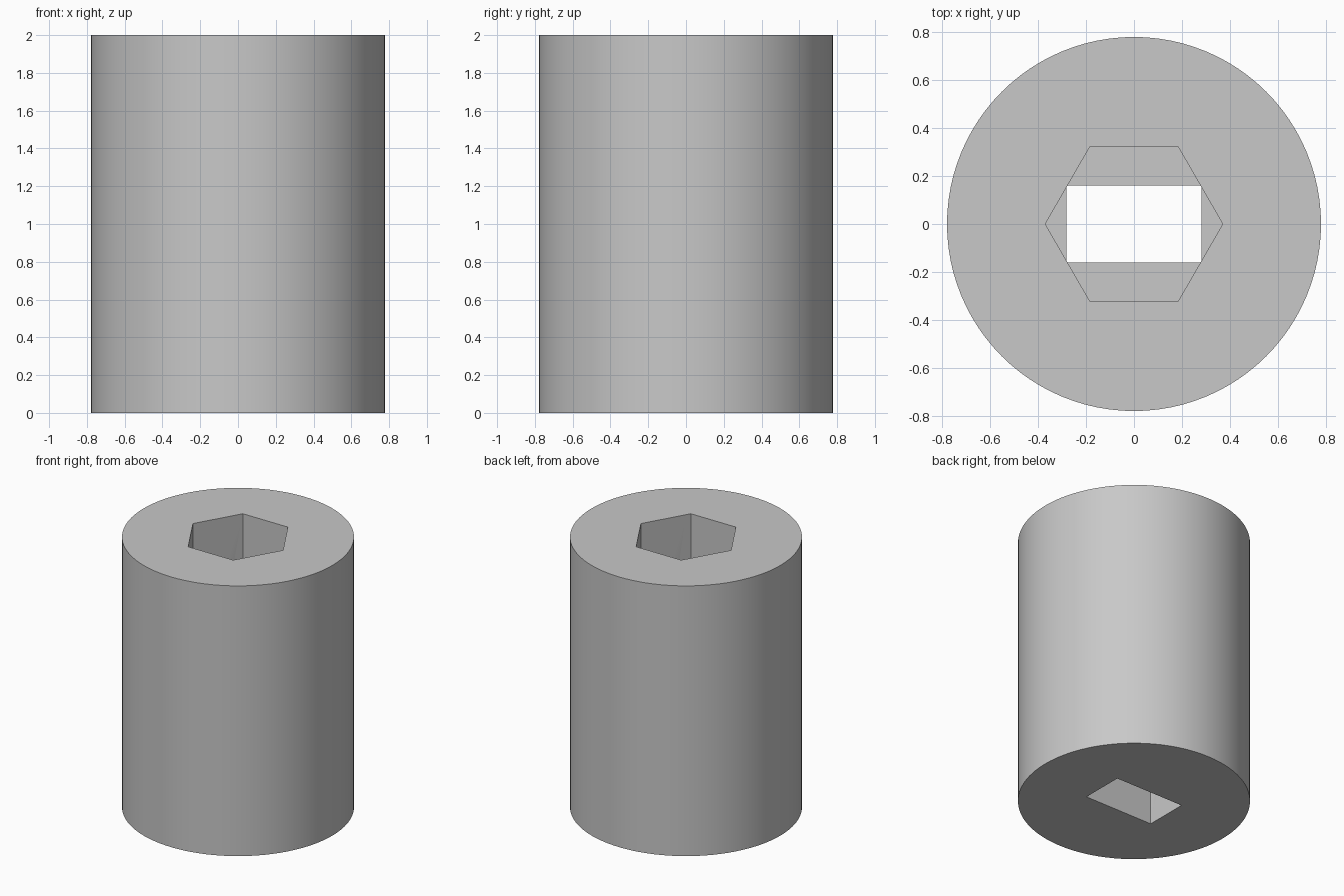
import bpy
import math

cube = bpy.data.objects.get("Cube")
if cube:
    bpy.data.objects.remove(cube, do_unlink=True)

HEIGHT = 2.0
RADIUS = 0.778
HEX_RADIUS = 0.369
HEX_FLOOR = 1.0       # height where the hexagonal socket ends
SLOT_SIZE = (0.562, 0.322)
MARGIN = 0.1          # cutters overshoot the end faces

grey = bpy.data.materials.new("light_grey")
grey.use_nodes = True
colour = (0.58, 0.58, 0.58, 1.0)
grey.diffuse_color = colour
grey.node_tree.nodes["Principled BSDF"].inputs["Base Color"].default_value = colour


def prism(name, sides, radius, bottom, top, turn=0.0):
    """Upright prism between two heights."""
    bpy.ops.mesh.primitive_cylinder_add(
        vertices=sides, radius=radius, depth=top - bottom,
        location=(0, 0, (top + bottom) / 2), rotation=(0, 0, turn))
    obj = bpy.context.object
    obj.name = name
    bpy.ops.object.transform_apply(location=False, rotation=True, scale=True)
    obj.data.materials.append(grey)
    return obj


# Round body
body = prism("cylinder_body", 96, RADIUS, 0, HEIGHT)

# Hexagonal socket from the top, points along x
hex_cutter = prism("hex_socket_cutter", 6, HEX_RADIUS, HEX_FLOOR, HEIGHT + MARGIN, math.radians(30))

# Rectangular slot from the bottom, opening into the socket
bpy.ops.mesh.primitive_cube_add(size=1, location=(0, 0, (HEX_FLOOR + MARGIN - MARGIN) / 2))
slot_cutter = bpy.context.object
slot_cutter.name = "slot_cutter"
slot_cutter.scale = (*SLOT_SIZE, HEX_FLOOR + 2 * MARGIN)
slot_cutter.data.materials.append(grey)
# Trim the slot at the socket floor
slot_cutter.scale.z = HEX_FLOOR + MARGIN
slot_cutter.location.z = (HEX_FLOOR - MARGIN) / 2

# Cut both openings
bpy.context.view_layer.objects.active = body
for cutter in (hex_cutter, slot_cutter):
    cutter.hide_render = True
    cut = body.modifiers.new(cutter.name, 'BOOLEAN')
    cut.operation = 'DIFFERENCE'
    cut.solver = 'EXACT'
    cut.object = cutter
    bpy.ops.object.modifier_apply(modifier=cut.name)
    bpy.data.objects.remove(cutter, do_unlink=True)

# Smooth wall, crisp rims and socket corners
bpy.ops.object.select_all(action='DESELECT')
body.select_set(True)
bpy.ops.object.shade_smooth_by_angle(angle=math.radians(30))
